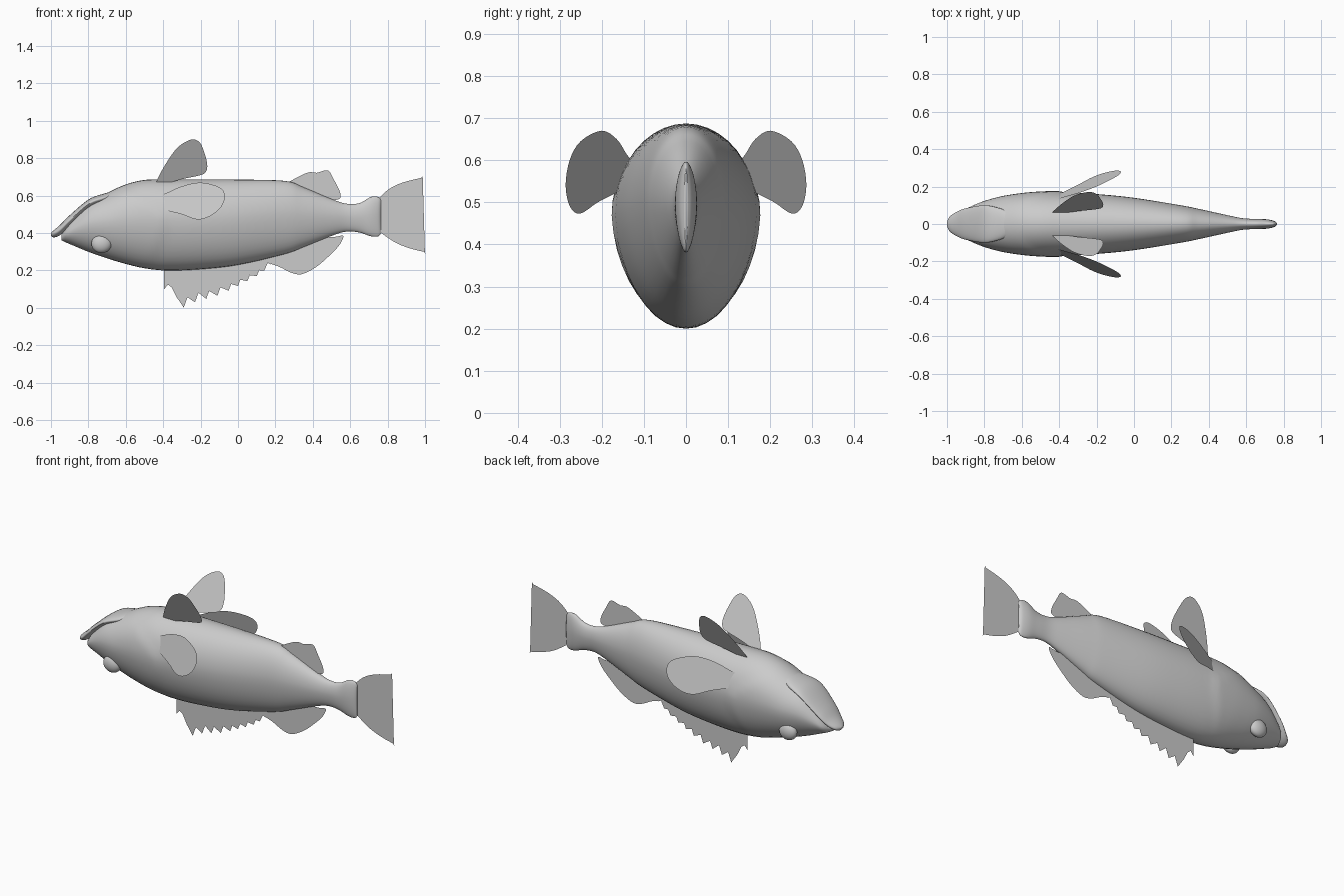
import bpy
import bmesh
import math

default_cube = bpy.data.objects.get("Cube")
if default_cube:
    bpy.data.objects.remove(default_cube)

GREY = (0.6, 0.6, 0.6, 1)
grey = bpy.data.materials.new("plain_grey")
grey.use_nodes = True
grey.diffuse_color = GREY
grey.node_tree.nodes["Principled BSDF"].inputs["Base Color"].default_value = GREY


def finish(bm, name, smooth=True):
    """Turn a bmesh into a named, shaded object."""
    mesh = bpy.data.meshes.new(name)
    bm.to_mesh(mesh)
    bm.free()
    mesh.materials.append(grey)
    obj = bpy.data.objects.new(name, mesh)
    bpy.context.collection.objects.link(obj)
    if smooth:
        bpy.ops.object.select_all(action="DESELECT")
        obj.select_set(True)
        bpy.context.view_layer.objects.active = obj
        bpy.ops.object.shade_smooth_by_angle(angle=math.radians(50))
    return obj


def spline(points, steps):
    """Catmull-Rom curve through points of any dimension."""
    padded = [points[0], *points, points[-1]]
    result = []
    for a, b, c, d in zip(padded, padded[1:], padded[2:], padded[3:]):
        for i in range(steps):
            t = i / steps
            result.append(tuple(
                q + t * (r - p + t * (2*p - 5*q + 4*r - s + t * (3*(q - r) + s - p))) / 2
                for p, q, r, s in zip(a, b, c, d)))
    return result + [tuple(points[-1])]


def loft(name, stations, shape=None, sides=40, steps=5):
    """Skin egg-shaped rings given as (x, bottom, top, half width)."""
    bm = bmesh.new()
    rings = []
    for x, low, high, half in spline(stations, steps):
        middle = low + 0.55 * (high - low)
        ring = []
        for i in range(sides):
            angle = math.tau * i / sides
            s = math.sin(angle)
            z = middle + s * (high - middle if s > 0 else middle - low)
            y = max(half, 0.002) * math.cos(angle) * (1 + 0.08 * min(s, 0))
            if shape:
                y *= shape(x, z)
            ring.append(bm.verts.new((x, y, z)))
        rings.append(ring)
    for first, second in zip(rings, rings[1:]):
        for i in range(sides):
            j = (i + 1) % sides
            bm.faces.new((first[i], first[j], second[j], second[i]))
    bm.faces.new(rings[0])
    bm.faces.new(rings[-1])
    bmesh.ops.recalc_face_normals(bm, faces=bm.faces)
    return finish(bm, name)


def fin(name, outline, place=lambda x, z: 0, curved=True):
    """Flat fin from an (x, z) outline, with y given by a plane."""
    bm = bmesh.new()
    points = spline(outline, 4) if curved else outline
    bm.faces.new([bm.verts.new((x, place(x, z), z)) for x, z in points])
    bmesh.ops.triangulate(bm, faces=bm.faces)
    return finish(bm, name, smooth=False)


def gill_swell(x, z):
    """Slight raised gill cover ending at a slanted edge."""
    edge = -0.41 - 1.5 * max(0, z - 0.5) - 0.4 * max(0, 0.42 - z)
    behind = min(max((x - edge) / 0.04, 0), 1)
    ahead = min(max((edge - x) / 0.25, 0), 1)
    return 1 + 0.035 * (1 - behind) * (1 - ahead)


# Body with the flared tail root
loft("body", [
    (-0.945, 0.362, 0.39, 0.02), (-0.92, 0.35, 0.43, 0.065),
    (-0.88, 0.333, 0.485, 0.09), (-0.8, 0.3, 0.565, 0.123),
    (-0.7, 0.265, 0.615, 0.15), (-0.6, 0.235, 0.66, 0.164),
    (-0.5, 0.212, 0.684, 0.17), (-0.38, 0.2, 0.687, 0.17),
    (-0.2, 0.207, 0.687, 0.16), (0, 0.23, 0.686, 0.14),
    (0.25, 0.288, 0.679, 0.1), (0.35, 0.325, 0.645, 0.08),
    (0.5, 0.385, 0.582, 0.047), (0.58, 0.408, 0.557, 0.031),
    (0.65, 0.403, 0.56, 0.027), (0.71, 0.383, 0.593, 0.025),
    (0.75, 0.383, 0.593, 0.016), (0.765, 0.4, 0.575, 0.004),
], gill_swell)

# Jaw lip overlapping the head above the mouth slit
loft("jaw", [
    (-1, 0.387, 0.4, 0.01), (-0.985, 0.377, 0.415, 0.04),
    (-0.95, 0.39, 0.445, 0.064), (-0.9, 0.435, 0.495, 0.084),
    (-0.8, 0.525, 0.579, 0.1), (-0.72, 0.555, 0.61, 0.085),
    (-0.66, 0.57, 0.625, 0.06),
], steps=6)

# Vertical tail and rear fins
fin("tail_fin", [
    (0.73, 0.56), (0.8, 0.63), (0.88, 0.67), (0.98, 0.695), (0.98, 0.695),
    (0.955, 0.6), (0.945, 0.5), (0.955, 0.42), (0.995, 0.3), (0.995, 0.3),
    (0.93, 0.315), (0.85, 0.345), (0.78, 0.39), (0.73, 0.43)])
fin("upper_rear_fin", [
    (0.25, 0.66), (0.32, 0.7), (0.38, 0.725), (0.42, 0.722), (0.48, 0.735),
    (0.51, 0.69), (0.545, 0.62), (0.54, 0.582), (0.47, 0.58), (0.3, 0.6)])
fin("lower_rear_fin", [
    (0.13, 0.25), (0.22, 0.22), (0.28, 0.19), (0.34, 0.18), (0.42, 0.22),
    (0.5, 0.29), (0.545, 0.34), (0.563, 0.385), (0.52, 0.38), (0.4, 0.37),
    (0.2, 0.3)])

# Spiny fin: each spine tip is followed by a scooped notch
tips = [(-0.29, 0.002), (-0.23, 0.03), (-0.17, 0.048), (-0.11, 0.065),
        (-0.05, 0.092), (0, 0.117), (0.05, 0.143), (0.1, 0.17), (0.14, 0.2)]
spines = [(-0.395, 0.23), (-0.395, 0.1), (-0.375, 0.125), (-0.355, 0.11), (-0.33, 0.06)]
for x, z in tips:
    depth = 0.045 - 0.1 * max(x, 0)
    spines += [(x, z), (x + 0.004, z + depth), (x + 0.02, z + depth + 0.01),
               (x + 0.035, z + depth)]
spines += [(0.17, 0.24), (0.17, 0.3)]
fin("spiny_fin", spines, curved=False)

# Paired eyes and fins
for side, label in ((1, "left"), (-1, "right")):
    bm = bmesh.new()
    bmesh.ops.create_uvsphere(bm, u_segments=24, v_segments=14, radius=0.054)
    eye = finish(bm, "eye_" + label)
    eye.location = (-0.73, side * 0.107, 0.343)
    eye.scale = (1, 0.6, 0.92)

    fin("side_fin_" + label, [
        (-0.42, 0.6), (-0.38, 0.615), (-0.3, 0.65), (-0.2, 0.67), (-0.1, 0.645),
        (-0.07, 0.6), (-0.09, 0.54), (-0.15, 0.49), (-0.22, 0.473),
        (-0.3, 0.5), (-0.38, 0.52), (-0.42, 0.53)],
        lambda x, z: side * (0.155 + 0.42 * (x + 0.38) - 0.3 * (z - 0.57)))
    fin("upper_fin_" + label, [
        (-0.435, 0.66), (-0.43, 0.69), (-0.38, 0.78), (-0.32, 0.86), (-0.25, 0.9),
        (-0.205, 0.885), (-0.18, 0.83), (-0.165, 0.77), (-0.17, 0.73),
        (-0.2, 0.71), (-0.3, 0.688), (-0.4, 0.66)],
        lambda x, z: side * (0.06 + 0.48 * (z - 0.67)))
